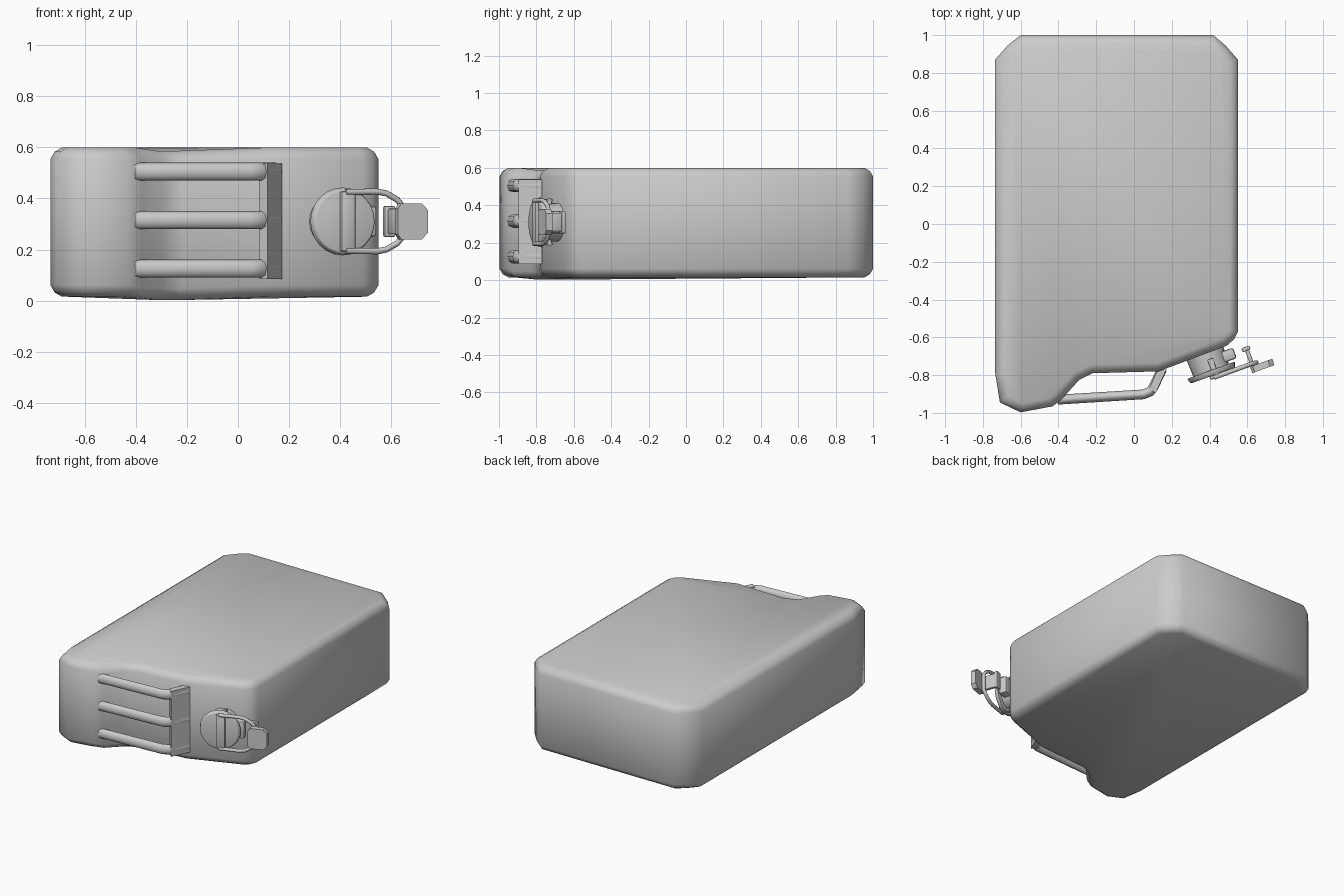
import bpy, bmesh, math
from mathutils import Matrix, Vector

if "Cube" in bpy.data.objects:
    bpy.data.objects.remove(bpy.data.objects["Cube"])


def finish(name, bm, angle=None, matrix=None):
    bmesh.ops.recalc_face_normals(bm, faces=bm.faces)
    me = bpy.data.meshes.new(name)
    bm.to_mesh(me)
    bm.free()
    ob = bpy.data.objects.new(name, me)
    bpy.context.collection.objects.link(ob)
    if matrix:
        ob.matrix_world = matrix
    for p in me.polygons:
        p.use_smooth = True
    if angle:
        bpy.ops.object.select_all(action='DESELECT')
        ob.select_set(True)
        bpy.context.view_layer.objects.active = ob
        bpy.ops.object.shade_smooth_by_angle(angle=math.radians(angle))
    return ob


def prism(outline, z0, z1):
    bm = bmesh.new()
    f = bm.faces.new([bm.verts.new((x, y, z0)) for x, y in outline])
    ext = bmesh.ops.extrude_face_region(bm, geom=[f])
    for v in ext['geom']:
        if isinstance(v, bmesh.types.BMVert):
            v.co.z = z1
    return bm


def box(name, centre, size, matrix, bevel=0.008):
    bm = bmesh.new()
    bmesh.ops.create_cube(bm, size=1)
    bmesh.ops.scale(bm, vec=size, verts=bm.verts)
    bmesh.ops.translate(bm, vec=centre, verts=bm.verts)
    bmesh.ops.bevel(bm, geom=list(bm.edges), offset=bevel, segments=2, profile=0.5, affect='EDGES')
    return finish(name, bm, 40, matrix)


def cylinder(name, r1, r2, w0, w1, matrix, sides=24, bevel=0.0):
    bm = bmesh.new()
    bmesh.ops.create_cone(bm, cap_ends=True, segments=sides, radius1=r1, radius2=r2, depth=w1 - w0)
    bmesh.ops.translate(bm, vec=(0, 0, (w0 + w1) / 2), verts=bm.verts)
    if bevel:
        rim = [e for e in bm.edges if abs(e.verts[0].co.z - e.verts[1].co.z) < 1e-5]
        bmesh.ops.bevel(bm, geom=rim, offset=bevel, segments=2, profile=0.5, affect='EDGES')
    return finish(name, bm, 40, matrix)


def rod(name, pts, radius, matrix):
    cu = bpy.data.curves.new(name, 'CURVE')
    cu.dimensions = '3D'
    cu.bevel_depth = radius
    cu.bevel_resolution = 2
    cu.use_fill_caps = True
    sp = cu.splines.new('POLY')
    sp.points.add(len(pts) - 1)
    for p, co in zip(sp.points, pts):
        p.co = (*co, 1)
    sp.use_smooth = True
    ob = bpy.data.objects.new(name, cu)
    bpy.context.collection.objects.link(ob)
    ob.matrix_world = matrix
    return ob


# Can body: side outline extruded across the width, with chamfered rims
outline = [(-0.60, 1.0), (0.42, 1.0), (0.485, 0.945), (0.55, 0.87), (0.55, -0.57), (0.53, -0.61),
           (0.49, -0.645), (0.13, -0.78), (-0.22, -0.79), (-0.29, -0.825), (-0.38, -0.925),
           (-0.43, -0.965), (-0.60, -0.997), (-0.71, -0.945), (-0.735, -0.79),
           (-0.735, 0.87), (-0.67, 0.945)]
bm = prism(outline, 0.015, 0.60)
rim = [e for e in bm.edges if abs(e.verts[0].co.z - e.verts[1].co.z) < 1e-5]
bmesh.ops.bevel(bm, geom=rim, offset=0.045, segments=2, profile=0.4, affect='EDGES')
for v in bm.verts:                       # slight sag around the handle recess
    if abs(v.co.x + 0.28) < 0.12 and v.co.y < -0.7:
        v.co.z -= 0.013
finish("can_body", bm, 60)

# Carrying handle: three bars ending on one slanted plate
for i, z in enumerate((0.125, 0.315, 0.505)):
    m = Matrix.Translation((0, 0, z)) @ Matrix.Diagonal((1, 1, 1.35, 1))
    rod(f"handle_bar_{i + 1}",
        [(-0.405, -0.93, 0), (0.05, -0.902, 0), (0.085, -0.888, 0), (0.105, -0.86, 0), (0.15, -0.765, 0)],
        0.026, m)
bm = prism([(0.115, -0.895), (0.172, -0.77), (0.125, -0.77), (0.082, -0.87)], 0.085, 0.538)
finish("handle_plate", bm, 35)

# Spout frame: u along the slanted face, v upward, w outward
u, w = Vector((0.94, 0.342, 0)).normalized(), Vector((0.342, -0.94, 0)).normalized()
F = Matrix.Translation((0.412, -0.785, 0.31)) @ Matrix((u, (0, 0, 1), w)).transposed().to_4x4()

cylinder("spout_neck", 0.105, 0.1, -0.15, 0.0, F)
cylinder("spout_cap", 0.135, 0.125, -0.012, 0.018, F, bevel=0.006)

# Cap clamp: raised lever across the cap, hinge pin and bent wire bail
box("cap_lever", (0.01, 0, 0.022), (0.06, 0.235, 0.03), F)
rod("hinge_pin", [(0.02, -0.125, -0.05), (0.02, 0.125, -0.05)], 0.014, F)
for s in (-1, 1):
    side = "upper" if s > 0 else "lower"
    box(f"{side}_hinge_lug", (0.015, s * 0.116, -0.02), (0.03, 0.014, 0.1), F, 0.004)
    rod(f"{side}_bail_wire", [(0.0, s * 0.115, 0.03), (0.13, s * 0.117, 0.03), (0.17, s * 0.11, 0.03),
                              (0.215, s * 0.085, 0.03), (0.24, s * 0.055, 0.032), (0.24, 0, 0.032)], 0.012, F)

# Thumb pad at the end of the clamp
pad = prism([(-0.06, -0.05), (-0.045, -0.07), (0.04, -0.07), (0.065, -0.045),
             (0.065, 0.045), (0.04, 0.07), (-0.045, 0.07), (-0.06, 0.05)], -0.018, 0.018)
finish("thumb_pad", pad, 35, F @ Matrix.Translation((0.26, 0, 0.06)))

# Catch hook behind the pad and its bracket on the neck
box("catch_post", (0.215, 0, -0.01), (0.022, 0.1, 0.09), F, 0.005)
box("catch_head", (0.212, 0, -0.055), (0.045, 0.12, 0.022), F, 0.005)
box("neck_bracket", (0.115, 0, -0.055), (0.07, 0.12, 0.06), F, 0.012)
